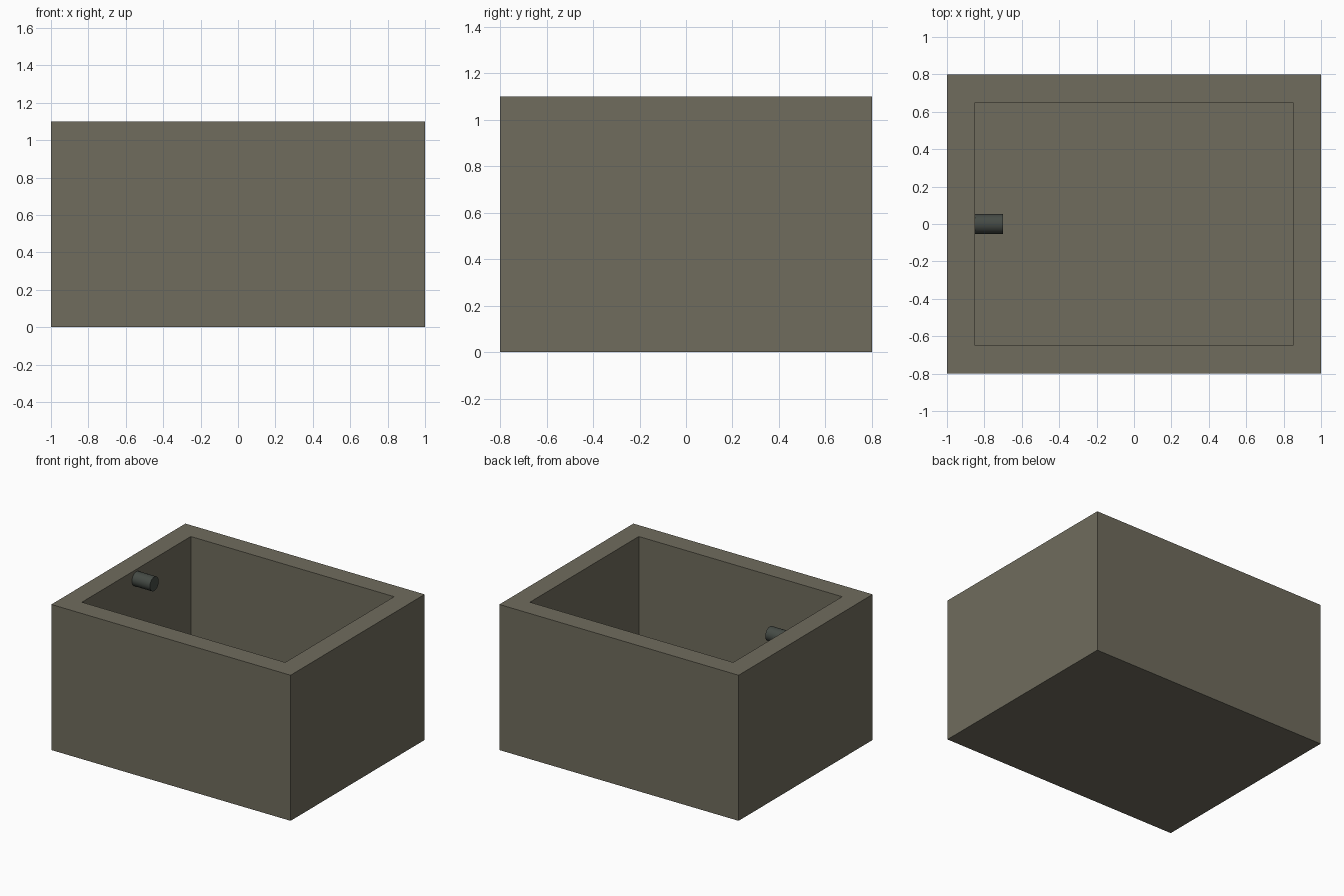
import bpy, bmesh, math

if "Cube" in bpy.data.objects:
    bpy.data.objects.remove(bpy.data.objects["Cube"])

L, W, H = 2.0, 1.6, 1.1      # outer size
WALL, FLOOR = 0.15, 0.15     # wall and floor thickness


def paint(obj, name, rgb):
    mat = bpy.data.materials.new(name)
    mat.diffuse_color = (*rgb, 1)
    mat.use_nodes = True
    mat.node_tree.nodes["Principled BSDF"].inputs["Base Color"].default_value = mat.diffuse_color
    obj.data.materials.append(mat)


# Open tank: a box whose top face is inset and pushed down
bm = bmesh.new()
bmesh.ops.create_cube(bm, size=1)
for v in bm.verts:
    v.co = (v.co.x * L, v.co.y * W, (v.co.z + 0.5) * H)
bm.normal_update()
top = max(bm.faces, key=lambda f: f.calc_center_median().z)
bmesh.ops.inset_region(bm, faces=[top], thickness=WALL, use_even_offset=True)
cavity = bmesh.ops.extrude_discrete_faces(bm, faces=[top])["faces"][0]
for v in cavity.verts:
    v.co.z = FLOOR
mesh = bpy.data.meshes.new("tank")
bm.to_mesh(mesh)
bm.free()
tank = bpy.data.objects.new("tank", mesh)
bpy.context.collection.objects.link(tank)
paint(tank, "stone", (0.16, 0.15, 0.11))

# Inlet pipe through the left wall, just below the rim
x0, x1 = -0.92, -0.70
bpy.ops.mesh.primitive_cylinder_add(
    vertices=24, radius=0.053, depth=x1 - x0,
    location=((x0 + x1) / 2, 0, 1.03), rotation=(0, math.pi / 2, 0))
pipe = bpy.context.object
pipe.name = "inlet_pipe"
bpy.ops.object.shade_smooth_by_angle()
paint(pipe, "dark_metal", (0.06, 0.07, 0.06))
